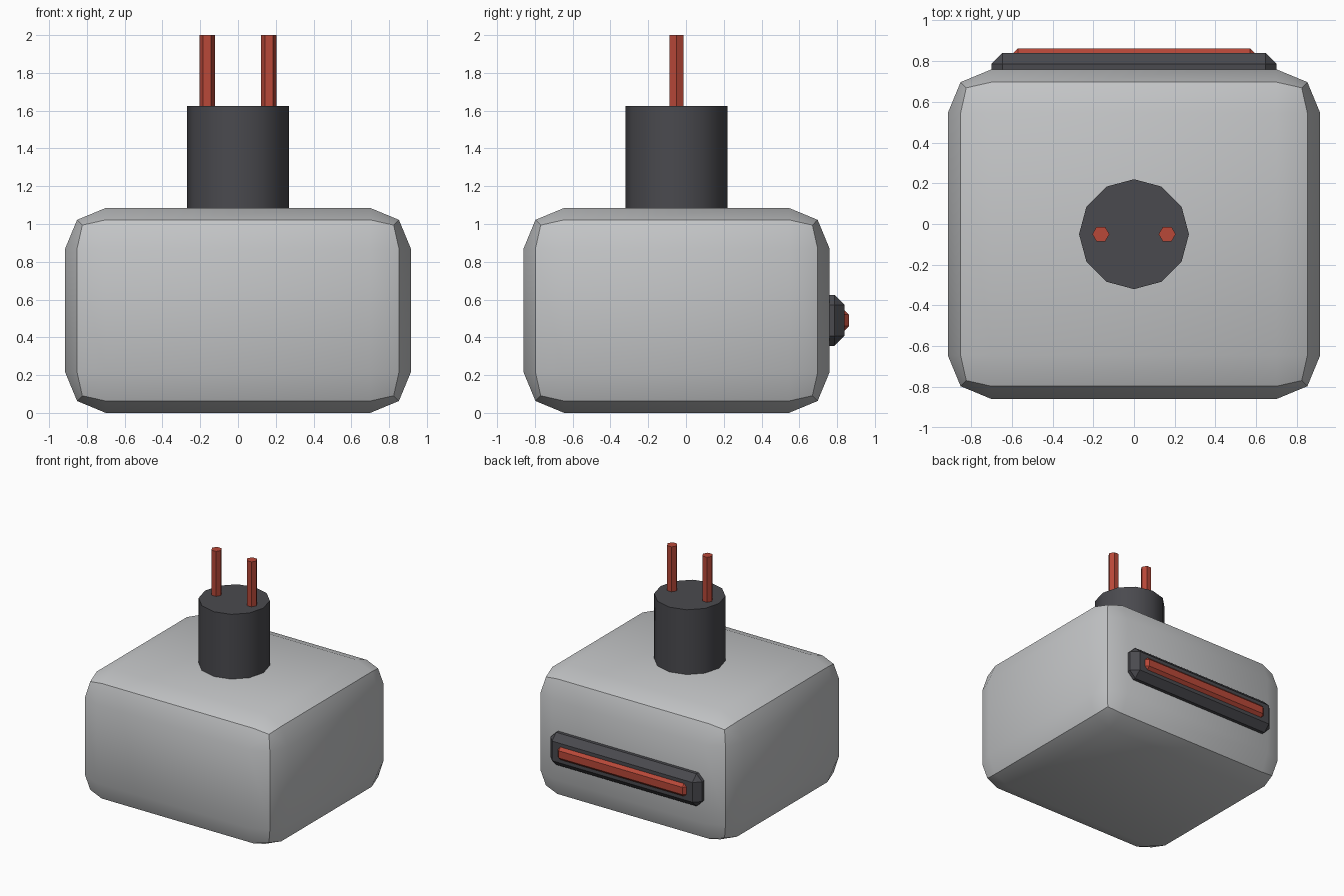
import bpy
import math

cube = bpy.data.objects.get("Cube")
if cube:
    bpy.data.objects.remove(cube, do_unlink=True)


def material(name, color):
    mat = bpy.data.materials.new(name)
    mat.use_nodes = True
    mat.diffuse_color = color
    mat.node_tree.nodes["Principled BSDF"].inputs["Base Color"].default_value = color
    return mat


light_grey = material("light_grey", (0.55, 0.56, 0.57, 1))
charcoal = material("charcoal", (0.068, 0.068, 0.077, 1))
red = material("red", (0.48, 0.065, 0.04, 1))


def finish(obj, name, mat, angle):
    obj.name = name
    obj.data.materials.append(mat)
    bpy.ops.object.shade_smooth_by_angle(angle=math.radians(angle))


def bevelled_box(name, low, high, width, segments, mat):
    center = [(a + b) / 2 for a, b in zip(low, high)]
    bpy.ops.mesh.primitive_cube_add(size=1, location=center)
    obj = bpy.context.object
    obj.scale = [b - a for a, b in zip(low, high)]
    bpy.ops.object.transform_apply(location=False, rotation=False, scale=True)
    bevel = obj.modifiers.new("rounded_edges", "BEVEL")
    bevel.width = width
    bevel.segments = segments
    bevel.limit_method = "NONE"
    bpy.ops.object.modifier_apply(modifier=bevel.name)
    finish(obj, name, mat, 30)


def post(name, sides, radius, x, bottom, top, turn, mat):
    bpy.ops.mesh.primitive_cylinder_add(
        vertices=sides, radius=radius, depth=top - bottom,
        location=(x, -0.05, (bottom + top) / 2), rotation=(0, 0, turn))
    finish(bpy.context.object, name, mat, 35)


# Rounded housing
bevelled_box("housing", (-0.915, -0.86, 0), (0.915, 0.76, 1.085), 0.215, 2, light_grey)

# Neck with two prongs
post("neck", 12, 0.27, 0, 1.0, 1.625, 0, charcoal)
for side, x in (("left", 0.163), ("right", -0.163)):
    post(side + "_prong", 6, 0.042, x, 1.6, 2.0, math.pi / 2, red)

# Chamfered bar and its inset strip on the back
bevelled_box("back_bar", (-0.7, 0.62, 0.355), (0.7, 0.84, 0.625), 0.053, 1, charcoal)
bevelled_box("back_strip", (-0.595, 0.76, 0.435), (0.595, 0.863, 0.545), 0.025, 1, red)
